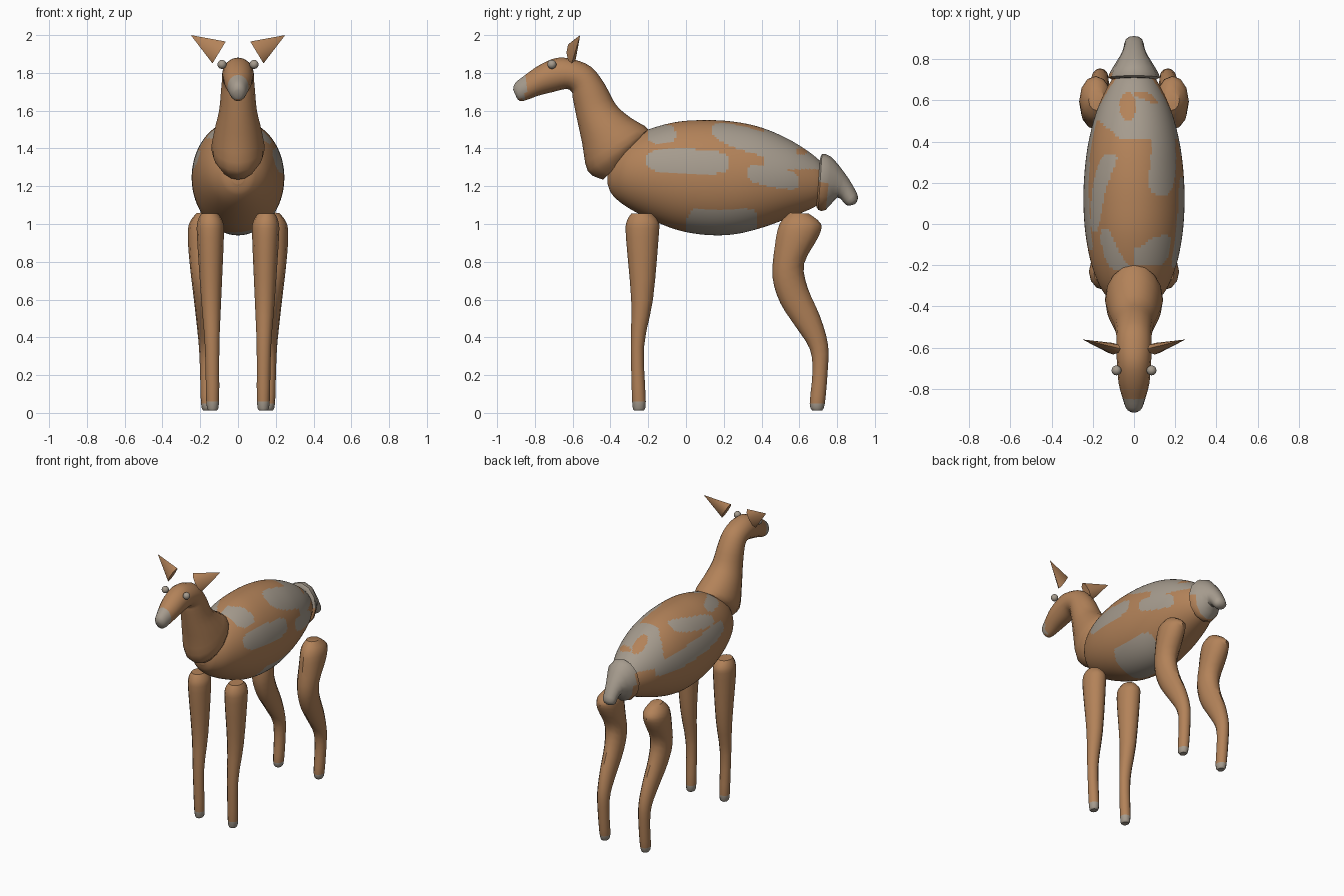
import bpy, bmesh, math
from mathutils import Vector

cube = bpy.data.objects.get("Cube")
if cube:
    bpy.data.objects.remove(cube, do_unlink=True)


def material(name, color):
    m = bpy.data.materials.new(name)
    m.use_nodes = True
    m.diffuse_color = (*color, 1)
    m.node_tree.nodes["Principled BSDF"].inputs["Base Color"].default_value = (*color, 1)
    return m


MATS = [material("tan coat", (0.45, 0.225, 0.10)),
        material("pale grey", (0.38, 0.33, 0.27))]


def finish(name, bm, rule=None, angle=40):
    bmesh.ops.recalc_face_normals(bm, faces=bm.faces)
    for f in bm.faces:
        f.material_index = int(bool(rule and rule(f.calc_center_median())))
    me = bpy.data.meshes.new(name)
    bm.to_mesh(me)
    bm.free()
    for m in MATS:
        me.materials.append(m)
    ob = bpy.data.objects.new(name, me)
    bpy.context.collection.objects.link(ob)
    bpy.ops.object.select_all(action='DESELECT')
    ob.select_set(True)
    bpy.context.view_layer.objects.active = ob
    bpy.ops.object.shade_smooth_by_angle(angle=math.radians(angle))
    return ob


def spline(rows, steps):
    # Catmull-Rom interpolation of the ring table
    pts = [Vector(r) for r in rows]
    out = []
    for i in range(len(pts) - 1):
        p0, p1, p2 = pts[max(i - 1, 0)], pts[i], pts[i + 1]
        p3 = pts[min(i + 2, len(pts) - 1)]
        for s in range(steps):
            t = s / steps
            out.append(p1 + (p2 - p0) * (t / 2)
                       + (p0 * 2 - p1 * 5 + p2 * 4 - p3) * (t * t / 2)
                       + (p1 * 3 - p0 - p2 * 3 + p3) * (t ** 3 / 2))
    return out + [pts[-1]]


def loft(name, rows, sides=12, steps=2, rule=None, side=1):
    # each row: edge point (y, z), opposite edge point (y, z), x centre, half width
    bm = bmesh.new()
    rings = []
    for ay, az, by, bz, cx, w in spline(rows, steps):
        a, b = Vector((cx * side, ay, az)), Vector((cx * side, by, bz))
        ring = []
        for k in range(sides):
            t = 2 * math.pi * k / sides
            ring.append(bm.verts.new((a + b) / 2 + (a - b) / 2 * math.cos(t)
                                     + Vector((w * math.sin(t), 0, 0))))
        rings.append(ring)
    for r, q in zip(rings, rings[1:]):
        for k in range(sides):
            n = (k + 1) % sides
            bm.faces.new((r[k], r[n], q[n], q[k]))
    bm.faces.new(rings[0])
    bm.faces.new(rings[-1])
    return finish(name, bm, rule)


# Coat patches: side, centre y, centre z, half length, half height, slope
PATCHES = [(1, -.13, 1.475, .075, .05, 0), (1, .01, 1.33, .22, .068, -.03),
           (1, .46, 1.25, .14, .055, -.18), (1, .42, 1.42, .28, .065, -.28),
           (-1, .23, 1.31, .36, .06, -.12), (-1, .15, 1.455, .19, .04, .18),
           (-1, -.125, 1.48, .1, .027, .05)]


def coat(c):
    x, y, z = c
    # tan islands inside the pale rump
    if math.hypot((x + .03) / .04, (y - .57) / .07) < 1 and z > 1.3:
        return False
    if x > 0 and math.hypot((y - .61) / .03, (z - 1.385) / .02) < 1:
        return False
    # pale rump
    if z > 1.29 and y > .41 + .8 * max(0, -x - .06):
        return True
    # belly patch
    if z < 1.08 and ((y - .19) / .19) ** 4 + ((x - .075) / .14) ** 4 < 1:
        return True
    return any(x * s > 0 and
               abs((y - py) / ry) ** 3 + abs((z - pz - k * (y - py)) / rz) ** 3 < 1
               for s, py, pz, ry, rz, k in PATCHES)


# Body: y, top z, bottom z, half width
BODY = [(-.415, 1.27, 1.21, .03), (-.39, 1.36, 1.155, .09), (-.32, 1.44, 1.095, .155),
        (-.2, 1.5, 1.03, .205), (-.05, 1.54, .97, .235), (.1, 1.55, .943, .245),
        (.25, 1.542, .945, .24), (.4, 1.51, .98, .22), (.55, 1.445, 1.035, .18),
        (.68, 1.36, 1.09, .12), (.76, 1.28, 1.15, .06)]
loft("body", [(y, t, y, b, 0, w) for y, t, b, w in BODY], 128, 12, coat)

# Neck and head in one sweep
loft("neck_and_head", [
    (-.24, 1.43, -.44, 1.235, 0, .10), (-.20, 1.50, -.52, 1.28, 0, .14),
    (-.29, 1.56, -.55, 1.43, 0, .125), (-.37, 1.63, -.58, 1.57, 0, .10),
    (-.43, 1.74, -.60, 1.67, 0, .09), (-.50, 1.83, -.605, 1.70, 0, .085),
    (-.59, 1.87, -.635, 1.715, 0, .085), (-.68, 1.88, -.70, 1.70, 0, .082),
    (-.77, 1.845, -.78, 1.68, 0, .074), (-.85, 1.79, -.835, 1.66, 0, .056),
    (-.905, 1.745, -.875, 1.65, 0, .04), (-.915, 1.71, -.895, 1.665, 0, .02)],
    16, 3, lambda c: c.y < -.85 and c.z > 1.66)

# Tail
loft("tail", [
    (.71, 1.34, .685, 1.11, 0, .09), (.72, 1.37, .70, 1.075, 0, .125),
    (.77, 1.355, .74, 1.075, 0, .105), (.84, 1.27, .80, 1.14, 0, .065),
    (.885, 1.20, .83, 1.12, 0, .05), (.912, 1.14, .85, 1.10, 0, .045),
    (.895, 1.105, .865, 1.097, 0, .02)],
    12, 2, lambda c: c.y > .745 or c.z > (1.19 if c.x > 0 else 1.27))

# Legs, ears and eyes on both sides
FRONT = [(-.29, 1.055, -.18, 1.055, .15, .045), (-.315, 1.01, -.145, 1.01, .147, .068),
         (-.318, .93, -.145, .93, .146, .071), (-.29, .6, -.175, .6, .142, .053),
         (-.292, .35, -.222, .35, .137, .038), (-.285, .06, -.213, .06, .134, .034),
         (-.275, .012, -.225, .012, .134, .022)]
REAR = [(.55, 1.06, .65, 1.055, .18, .04), (.495, 1.0, .715, 1.0, .185, .075),
        (.47, .88, .70, .93, .187, .078), (.458, .72, .625, .79, .182, .07),
        (.50, .58, .645, .66, .176, .06), (.585, .45, .71, .51, .17, .05),
        (.655, .34, .752, .36, .165, .042), (.67, .22, .75, .22, .163, .038),
        (.655, .05, .735, .05, .162, .034), (.67, .012, .72, .012, .162, .022)]

for side, label in ((1, "left"), (-1, "right")):
    hoof = lambda c: c.z < .055
    loft(label + "_front_leg", FRONT, 12, 3, hoof, side)
    loft(label + "_rear_leg", REAR, 12, 3, hoof, side)

    # ear: flattened cone pointing outwards
    bm = bmesh.new()
    ring = []
    for k in range(8):
        t = math.pi * k / 4
        ring.append(bm.verts.new((side * (.1 + .035 * math.cos(t)),
                                  -.605 + .028 * math.sin(t),
                                  1.908 - .058 * math.cos(t))))
    tip = bm.verts.new((side * .25, -.56, 2.0))
    bm.faces.new(ring)
    for k in range(8):
        bm.faces.new((ring[k], ring[(k + 1) % 8], tip))
    finish(label + "_ear", bm)

    # eye
    bm = bmesh.new()
    bmesh.ops.create_uvsphere(bm, u_segments=16, v_segments=10, radius=.024)
    bmesh.ops.translate(bm, verts=bm.verts, vec=(side * .085, -.71, 1.845))
    finish(label + "_eye", bm, lambda c: True)
